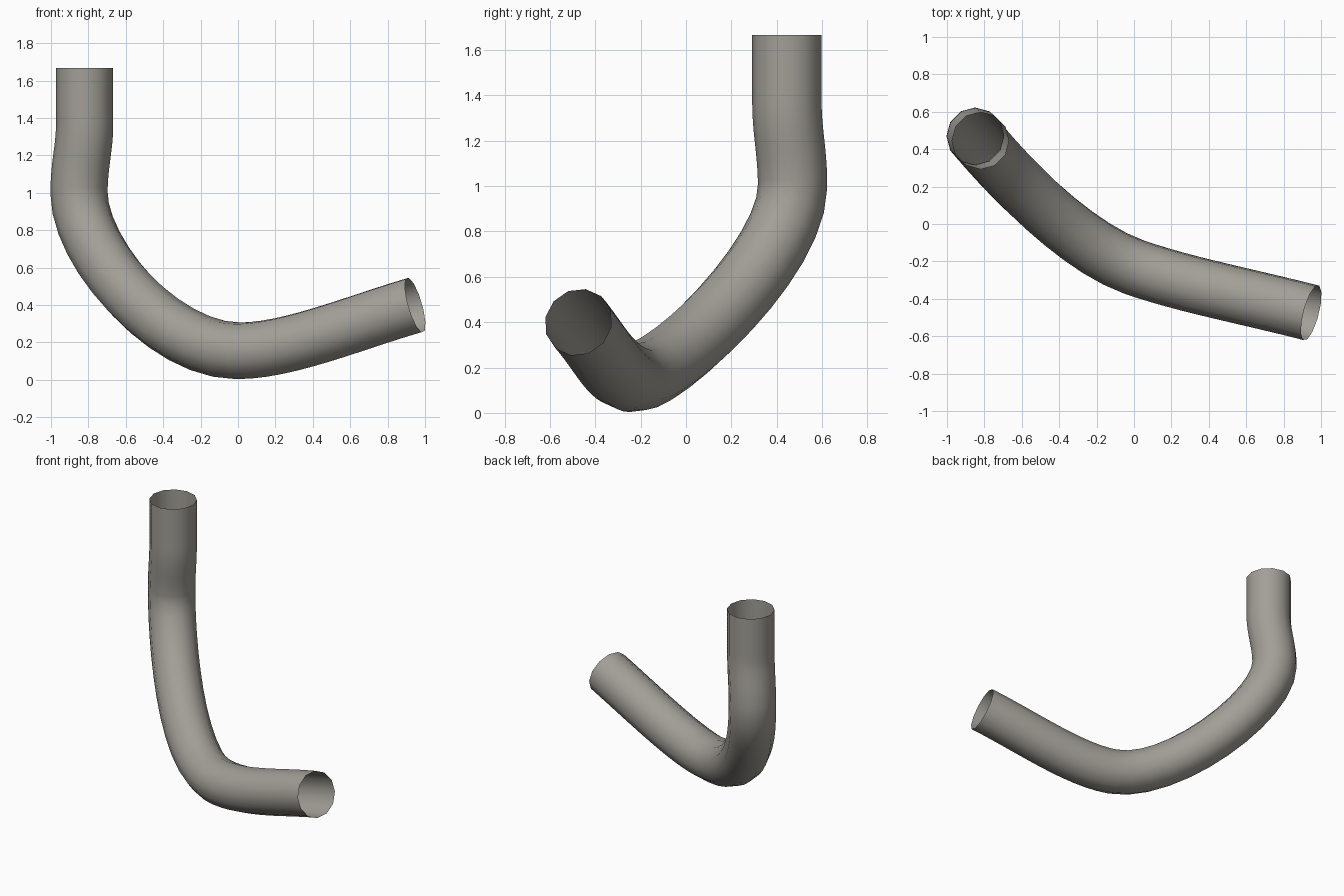
import bpy
from mathutils import Vector

if "Cube" in bpy.data.objects:
    bpy.data.objects.remove(bpy.data.objects["Cube"])

# Path of the tube: (left handle, point, right handle)
path = [
    ((-.82, .445, 1.80), (-.82, .445, 1.667), (-.82, .445, 1.52)),
    ((-.82, .445, 1.47), (-.82, .445, 1.37), (-.82, .445, 1.24)),
    ((-.85, .47, 1.15), (-.85, .47, 1.0), (-.85, .47, .68)),
    ((-.40, -.09, .155), (0, -.23, .155), (.27, -.325, .155)),
    ((.62, -.39, .305), (.947, -.475, .40), (1.2, -.54, .47)),
]

# Open round tube with twelve sides
curve = bpy.data.curves.new("bent_tube", 'CURVE')
curve.dimensions = '3D'
curve.resolution_u = 12
curve.bevel_depth = .153
curve.bevel_resolution = 4
curve.use_fill_caps = False
spline = curve.splines.new('BEZIER')
spline.bezier_points.add(len(path) - 1)
for p, (left, co, right) in zip(spline.bezier_points, path):
    p.handle_left_type = p.handle_right_type = 'FREE'
    p.handle_left, p.co, p.handle_right = Vector(left), Vector(co), Vector(right)
spline.use_smooth = True
tube = bpy.data.objects.new("bent_tube", curve)
bpy.context.collection.objects.link(tube)

# Dark warm grey
grey = bpy.data.materials.new("warm_grey")
grey.diffuse_color = (.36, .345, .31, 1)
grey.use_nodes = True
grey.node_tree.nodes["Principled BSDF"].inputs["Base Color"].default_value = grey.diffuse_color
curve.materials.append(grey)
